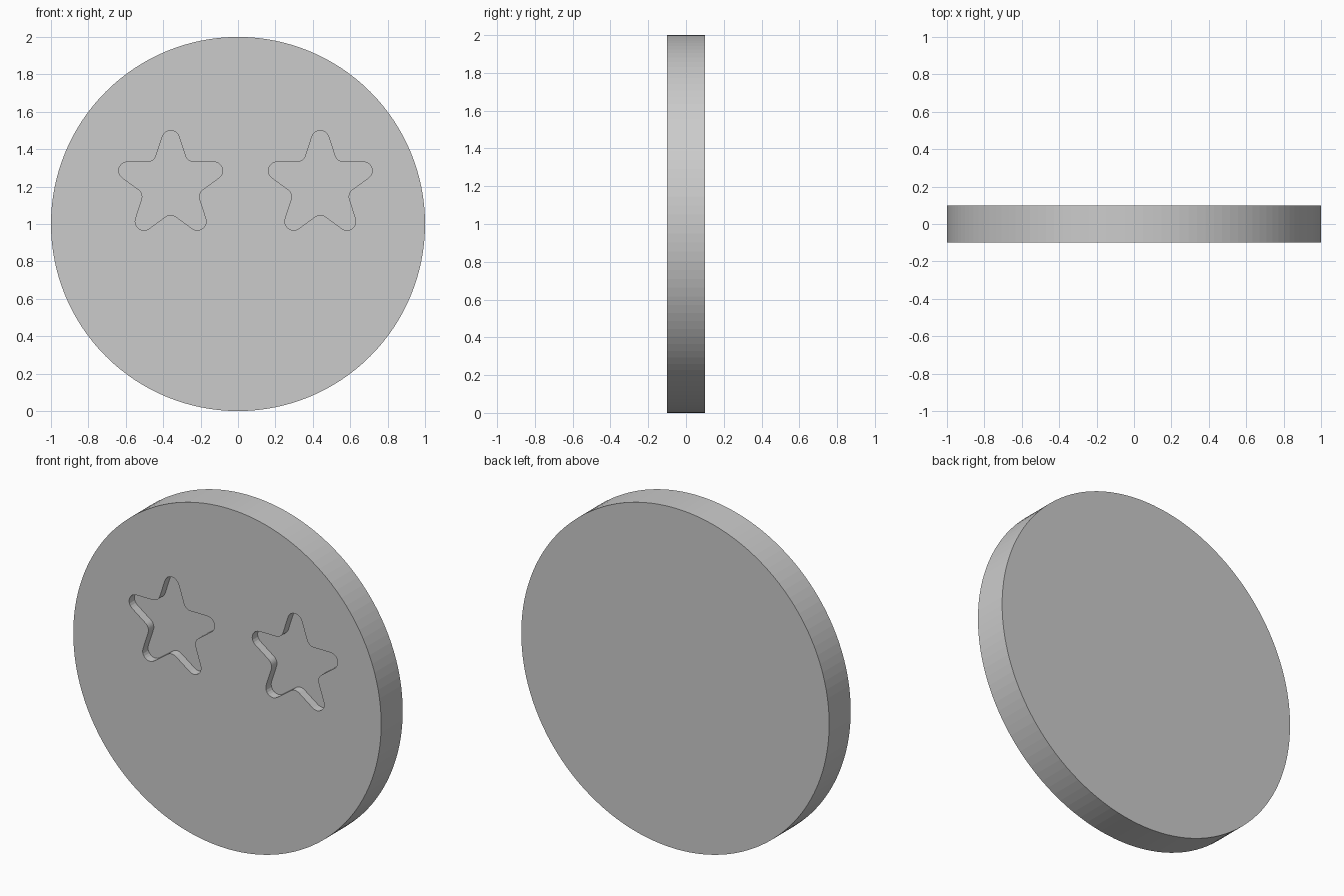
import bpy, bmesh
from math import radians, cos, sin, pi

if "Cube" in bpy.data.objects:
    bpy.data.objects.remove(bpy.data.objects["Cube"])

APOTHEM, FILLET = 0.122, 0.047    # star edge distance from centre, corner radius
DEPTH = 0.05                      # recess depth


def star_outline(cx, cz, steps=8):
    """Five-pointed star with rounded tips and rounded notches."""
    tip_r = APOTHEM / cos(radians(72)) - FILLET / sin(radians(18))
    notch_r = APOTHEM / cos(radians(36)) + FILLET / sin(radians(54))
    pts = []
    for k in range(5):
        a = 90 + 72 * k
        for dist, mid, half, r in ((tip_r, a, 72, FILLET),
                                   (notch_r, a + 36, -36, -FILLET)):
            for i in range(steps + 1):
                t = radians(mid - half + 2 * half * i / steps)
                m = radians(mid)
                pts.append((cx + dist * cos(m) + r * cos(t),
                            cz + dist * sin(m) + r * sin(t)))
    return pts


def prism(name, outline, y0, y1):
    """Extrude an x-z outline from y0 back to y1."""
    bm = bmesh.new()
    face = bm.faces.new([bm.verts.new((x, y0, z)) for x, z in outline])
    ext = bmesh.ops.extrude_face_region(bm, geom=[face])
    verts = [g for g in ext["geom"] if isinstance(g, bmesh.types.BMVert)]
    bmesh.ops.translate(bm, vec=(0, y1 - y0, 0), verts=verts)
    bmesh.ops.recalc_face_normals(bm, faces=bm.faces)
    mesh = bpy.data.meshes.new(name)
    bm.to_mesh(mesh)
    bm.free()
    obj = bpy.data.objects.new(name, mesh)
    bpy.context.collection.objects.link(obj)
    return obj


# Round disc standing on its rim
N = 128
disc = prism("disc", [(sin(2 * pi * i / N), 1 + cos(2 * pi * i / N)) for i in range(N)],
             -0.1, 0.1)

# Two star-shaped recesses in the front face
for side, cx in (("left", -0.36), ("right", 0.44)):
    cutter = prism(f"{side}_star_cutter", star_outline(cx, 1.21), -0.2, -0.1 + DEPTH)
    cutter.hide_render = True
    mod = disc.modifiers.new(f"{side}_star_recess", 'BOOLEAN')
    mod.operation, mod.solver, mod.object = 'DIFFERENCE', 'EXACT', cutter
    bpy.context.view_layer.objects.active = disc
    bpy.ops.object.modifier_apply(modifier=mod.name)
    bpy.data.objects.remove(cutter)
